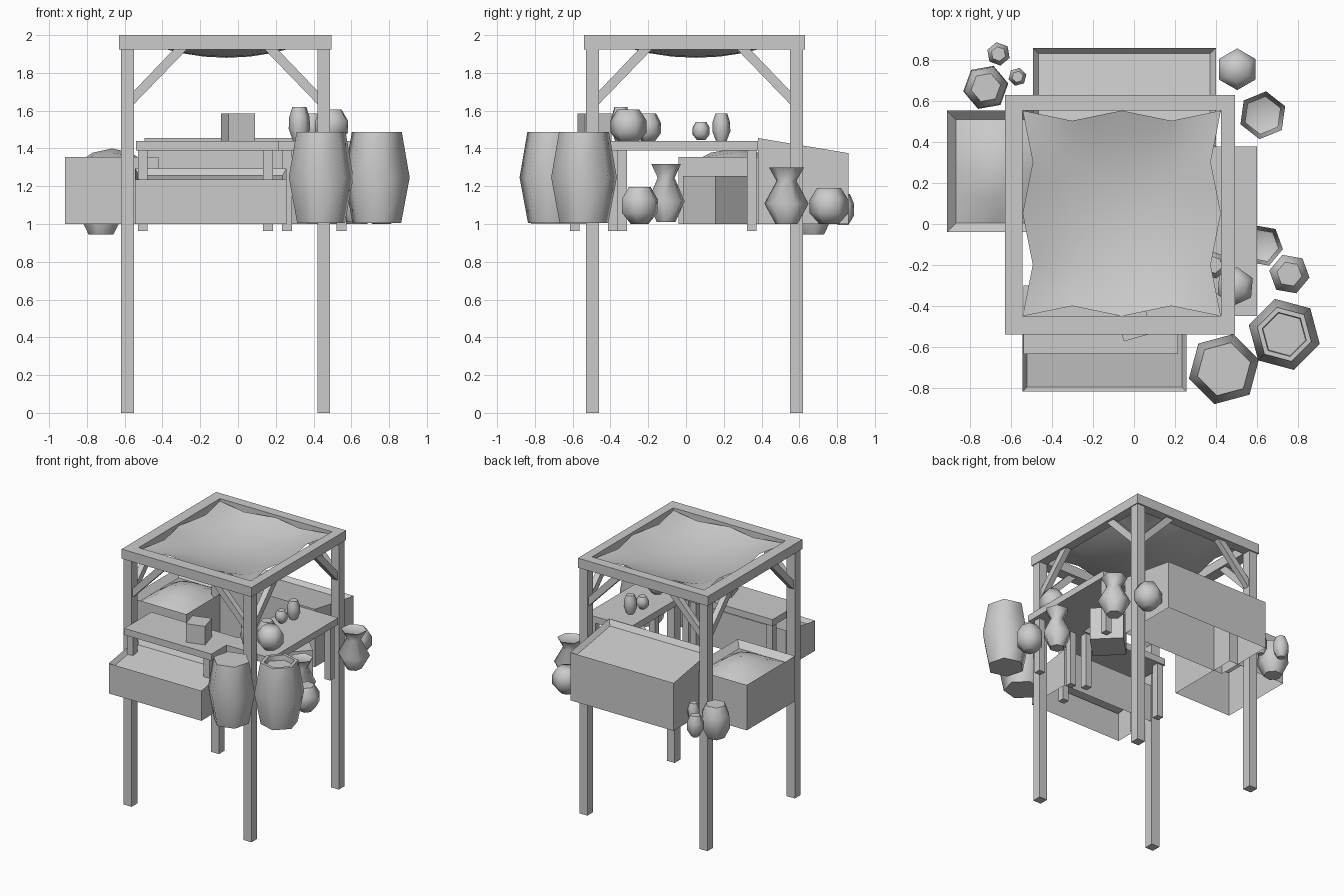
import bpy, bmesh, math
from mathutils import Matrix, Vector

if "Cube" in bpy.data.objects:
    bpy.data.objects.remove(bpy.data.objects["Cube"])


def mesh(name, verts, faces, smooth=None):
    me = bpy.data.meshes.new(name)
    me.from_pydata([Vector(v) for v in verts], [], faces)
    bm = bmesh.new()
    bm.from_mesh(me)
    bmesh.ops.recalc_face_normals(bm, faces=bm.faces)
    bm.to_mesh(me)
    bm.free()
    ob = bpy.data.objects.new(name, me)
    bpy.context.collection.objects.link(ob)
    if smooth:
        bpy.ops.object.select_all(action='DESELECT')
        ob.select_set(True)
        bpy.context.view_layer.objects.active = ob
        bpy.ops.object.shade_smooth_by_angle(angle=math.radians(smooth))
    return ob


CUBE = [(0, 3, 2, 1), (4, 5, 6, 7), (0, 1, 5, 4), (1, 2, 6, 5), (2, 3, 7, 6), (3, 0, 4, 7)]


def rect(x0, x1, y0, y1):
    return [(x0, y0), (x1, y0), (x1, y1), (x0, y1)]


def box(name, x0, x1, y0, y1, z0, z1):
    return mesh(name, [(x, y, z) for z in (z0, z1) for x, y in rect(x0, x1, y0, y1)], CUBE)


def turned_box(name, cx, cy, side, z0, z1, deg):
    h = side / 2
    ob = box(name, -h, h, -h, h, z0, z1)
    ob.data.transform(Matrix.Translation((cx, cy, 0)) @ Matrix.Rotation(math.radians(deg), 4, 'Z'))


# Frame: posts and top beams
PX, PY = ((-0.62, -0.55), (0.42, 0.488)), ((-0.53, -0.46), (0.55, 0.62))
for i, (x0, x1) in enumerate(PX):
    for j, (y0, y1) in enumerate(PY):
        box(f"post_{i}{j}", x0, x1, y0, y1, 0, 1.95)
box("beam_front", -0.63, 0.495, -0.54, -0.45, 1.925, 2.0)
box("beam_back", -0.63, 0.495, 0.555, 0.63, 1.925, 2.0)
box("beam_left", -0.63, -0.545, -0.45, 0.555, 1.925, 2.0)
box("beam_right", 0.425, 0.495, -0.45, 0.555, 1.925, 2.0)

# Diagonal braces at every post, two each
prof = [(-0.01, 1.625), (-0.01, 1.695), (0.215, 1.93), (0.285, 1.93)]
BF = [(0, 1, 2, 3), (7, 6, 5, 4), (0, 4, 5, 1), (1, 5, 6, 2), (2, 6, 7, 3), (3, 7, 4, 0)]
for i, sx in enumerate((1, -1)):
    for j, sy in enumerate((1, -1)):
        ix, iy = (-0.55, 0.42)[i], (-0.46, 0.55)[j]
        cx, cy = sum(PX[i]) / 2, sum(PY[j]) / 2
        mesh(f"brace_x_{i}{j}", [(ix + sx * d, cy + o, z) for o in (-0.022, 0.022) for d, z in prof], BF)
        mesh(f"brace_y_{i}{j}", [(cx + o, iy + sy * d, z) for o in (-0.022, 0.022) for d, z in prof], BF)

# Sagging cloth with scalloped edges
N = 8
tri = lambda t: 1 - abs(2 * abs(t) - 1)
verts = []
for a in range(N + 1):
    for b in range(N + 1):
        u, v = 2 * a / N - 1, 2 * b / N - 1
        x = -0.06 + u * (0.485 - 0.05 * abs(u) ** 3 * tri(v))
        y = 0.052 + v * (0.503 - 0.05 * abs(v) ** 3 * tri(u))
        verts.append((x, y, 1.98 - 0.1 * (1 - u * u) * (1 - v * v)))
M = N + 1
mesh("canopy_cloth", verts, [(a * M + b, (a + 1) * M + b, (a + 1) * M + b + 1, a * M + b + 1)
                             for a in range(N) for b in range(N)], 60)


# Tables
def table(name, x0, x1, y0, y1, legs_x, legs_y):
    box(name + "_top", x0, x1, y0, y1, 1.388, 1.44)
    for i, x in enumerate(legs_x):
        for j, y in enumerate(legs_y):
            box(f"{name}_leg_{i}{j}", x, x + 0.052, y, y + 0.052, 0.963, 1.388)


table("front_table", -0.54, 0.215, -0.635, -0.30, (-0.53, 0.132), (-0.615, -0.365))
table("right_table", 0.215, 0.602, -0.45, 0.38, (0.233, 0.522), (-0.413, 0.322))


# Bottomless goods crates: walls, sloping inner lip, contents surface
def crate(name, x0, x1, y0, y1, zf, zb, inset, drop, heap=0):
    top = lambda y: zf + (zb - zf) * (y - y0) / (y1 - y0)
    outer, inner = rect(x0, x1, y0, y1), rect(x0 + inset, x1 - inset, y0 + inset, y1 - inset)
    v = [(x, y, 1.0) for x, y in outer] + [(x, y, top(y)) for x, y in outer]
    v += [(x, y, top(y) - drop) for x, y in inner]
    f = [(r + k, r + (k + 1) % 4, r + 4 + (k + 1) % 4, r + 4 + k) for r in (0, 4) for k in range(4)]
    mesh(name, v, f)
    n, c = 4, []
    for a in range(n + 1):
        for b in range(n + 1):
            u, w = 2 * a / n - 1, 2 * b / n - 1
            x = (x0 + x1) / 2 + u * ((x1 - x0) / 2 - inset)
            y = (y0 + y1) / 2 + w * ((y1 - y0) / 2 - inset)
            c.append((x, y, top(y) - drop + heap * (1 - u * u) * (1 - w * w)))
    q = n + 1
    mesh(name + "_contents", c, [(a * q + b, a * q + q + b, a * q + q + b + 1, a * q + b + 1)
                                 for a in range(n) for b in range(n)], 60)


crate("back_crate", -0.495, 0.40, 0.38, 0.86, 1.455, 1.375, 0.027, 0.035)
crate("front_crate", -0.545, 0.257, -0.82, -0.46, 1.235, 1.295, 0.022, 0.035)
crate("left_crate", -0.915, -0.42, -0.04, 0.555, 1.355, 1.355, 0.045, 0.045, 0.09)

# Loose boxes
turned_box("counter_box", 0.0, -0.485, 0.145, 1.44, 1.585, 16)
turned_box("under_table_box", 0.37, 0.155, 0.24, 1.0, 1.255, 45)


# Turned pottery: profile of (radius, height) fractions, six sided
def pot(name, x, y, r, z0, z1, profile, deg=0):
    n = 6
    v, f = [], []
    for pr, pz in profile:
        for k in range(n):
            a = math.radians(deg) + 2 * math.pi * k / n
            v.append((x + r * pr * math.cos(a), y + r * pr * math.sin(a), z0 + (z1 - z0) * pz))
    for s in range(len(profile) - 1):
        for k in range(n):
            j = (k + 1) % n
            f.append((s * n + k, s * n + j, s * n + n + j, s * n + n + k))
    f += [tuple(range(n))[::-1], tuple(range(len(v) - n, len(v)))]
    mesh(name, v, f, 62)


BARREL = [(0.74, 0), (1, 0.5), (0.76, 1)]
OPEN_BARREL = BARREL + [(0.62, 1), (0.6, 0.92)]
VASE = [(0.5, 0), (1, 0.36), (0.45, 0.76), (0.8, 1), (0.65, 0.97)]
JAR = [(0.5, 0), (1, 0.3), (1, 0.68), (0.62, 1)]
TALL = [(0.6, 0), (1, 0.35), (0.95, 0.7), (0.65, 1)]

pot("barrel_closed", 0.44, -0.71, 0.177, 1.005, 1.487, BARREL, 15)
pot("barrel_open", 0.735, -0.54, 0.18, 1.005, 1.487, OPEN_BARREL, 45)
pot("vase_right", 0.625, -0.105, 0.105, 1.01, 1.318, VASE, 50)
pot("jar_right", 0.76, -0.245, 0.1, 1.0, 1.195, JAR, 50)
pot("vase_back", 0.63, 0.532, 0.118, 1.0, 1.3, VASE, 22)
pot("jar_back", 0.505, 0.757, 0.102, 1.0, 1.19, JAR, 30)
pot("jar_left_large", -0.725, 0.668, 0.112, 0.945, 1.2, TALL, 10)
pot("jar_left_medium", -0.663, 0.832, 0.058, 0.995, 1.16, JAR, 40)
pot("jar_left_small", -0.57, 0.72, 0.045, 1.04, 1.19, JAR, 15)
pot("table_jar_large", 0.495, -0.305, 0.095, 1.43, 1.605, JAR, 25)
pot("table_jar_medium", 0.39, -0.2, 0.068, 1.435, 1.585, JAR, 40)
pot("table_jar_tall", 0.325, -0.345, 0.057, 1.44, 1.62, TALL, 5)
pot("table_jar_small", 0.32, 0.08, 0.046, 1.445, 1.54, JAR, 20)
pot("table_jar_slim", 0.35, 0.187, 0.048, 1.44, 1.585, TALL, 35)
